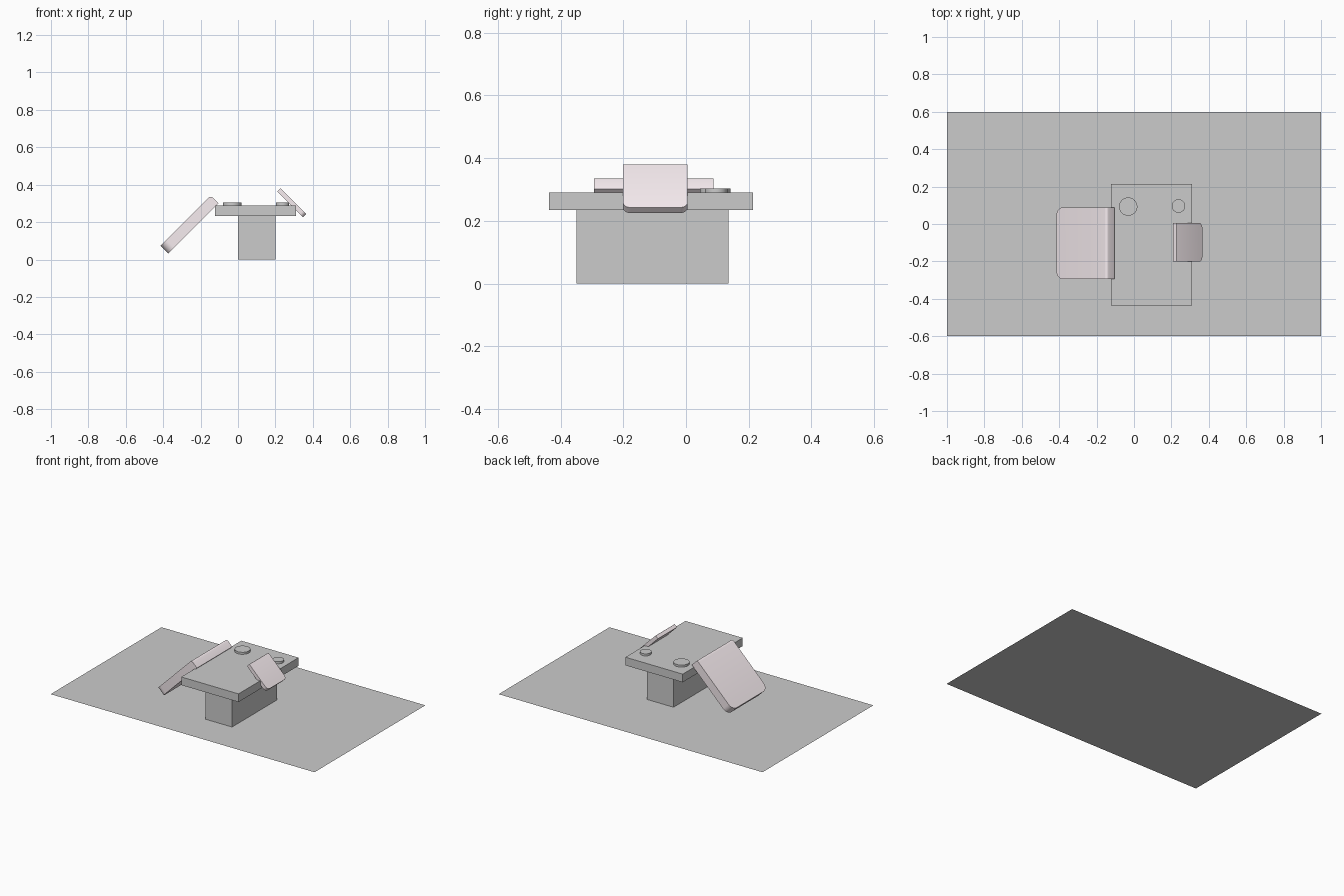
import bpy, bmesh
from math import radians, sin, cos, pi
from mathutils import Matrix

if "Cube" in bpy.data.objects:
    bpy.data.objects.remove(bpy.data.objects["Cube"])

pink = bpy.data.materials.new("pale_pink")
pink.diffuse_color = (0.95, 0.86, 0.89, 1)
pink.use_nodes = True
pink.node_tree.nodes["Principled BSDF"].inputs["Base Color"].default_value = pink.diffuse_color


def finish(name, bm, mat=None, smooth=False):
    bmesh.ops.recalc_face_normals(bm, faces=bm.faces)
    me = bpy.data.meshes.new(name)
    bm.to_mesh(me)
    bm.free()
    ob = bpy.data.objects.new(name, me)
    bpy.context.collection.objects.link(ob)
    if mat:
        me.materials.append(mat)
    if smooth:
        bpy.ops.object.select_all(action='DESELECT')
        ob.select_set(True)
        bpy.context.view_layer.objects.active = ob
        bpy.ops.object.shade_smooth_by_angle(angle=radians(35))
    return ob


def box(name, x0, x1, y0, y1, z0, z1):
    bm = bmesh.new()
    m = (Matrix.Translation(((x0 + x1) / 2, (y0 + y1) / 2, (z0 + z1) / 2))
         @ Matrix.Diagonal((x1 - x0, y1 - y0, z1 - z0, 1)))
    bmesh.ops.create_cube(bm, size=1, matrix=m)
    return finish(name, bm)


def puck(name, x, y, r, z0, z1):
    bm = bmesh.new()
    bmesh.ops.create_cone(bm, cap_ends=True, segments=32, radius1=r, radius2=r,
                          depth=z1 - z0,
                          matrix=Matrix.Translation((x, y, (z0 + z1) / 2)))
    return finish(name, bm, smooth=True)


def flap(name, centre, length, width, thick, radius, angle, bevel):
    """Tilted panel; the two corners at its local +x end are rounded."""
    h, w = length / 2, width / 2
    pts = [(-h, w), (-h, -w)]
    for s, start in ((-1, -pi / 2), (1, 0)):
        for i in range(9):
            a = start + i * pi / 16
            pts.append((h - radius + radius * cos(a),
                        s * (w - radius) + radius * sin(a)))
    bm = bmesh.new()
    face = bm.faces.new([bm.verts.new((x, y, -thick / 2)) for x, y in pts])
    ext = bmesh.ops.extrude_face_region(bm, geom=[face])
    bmesh.ops.translate(bm, vec=(0, 0, thick),
                        verts=[v for v in ext["geom"] if isinstance(v, bmesh.types.BMVert)])
    # soften the long top edge of the raised end
    edge = [e for e in bm.edges
            if all(v.co.x < -h + 1e-5 and v.co.z > 0 for v in e.verts)]
    bmesh.ops.bevel(bm, geom=edge, offset=bevel, segments=3, affect='EDGES', profile=0.5)
    ob = finish(name, bm, pink, smooth=True)
    ob.matrix_world = Matrix.Translation(centre) @ angle
    return ob


# floor sheet
bm = bmesh.new()
bmesh.ops.create_grid(bm, x_segments=1, y_segments=1, size=1,
                      matrix=Matrix.Diagonal((1, 0.6, 1, 1)))
finish("floor_sheet", bm)

# pedestal and table slab
box("pedestal", 0.0, 0.2, -0.35, 0.135, 0.0, 0.234)
box("table_slab", -0.124, 0.31, -0.437, 0.213, 0.234, 0.29)

# round pucks on the table
puck("large_puck", -0.031, 0.093, 0.049, 0.288, 0.304)
puck("small_puck", 0.238, 0.096, 0.036, 0.288, 0.304)

# tilted panels leaning down on either side
tilt = Matrix.Rotation(radians(45), 4, 'Y')
flap("small_panel", (0.287, -0.098, 0.303), 0.196, 0.207, 0.025, 0.025, tilt, 0.003)
flap("large_panel", (-0.26, -0.103, 0.187), 0.38, 0.382, 0.058, 0.045,
     Matrix.Rotation(pi, 4, 'Z') @ tilt, 0.014)
